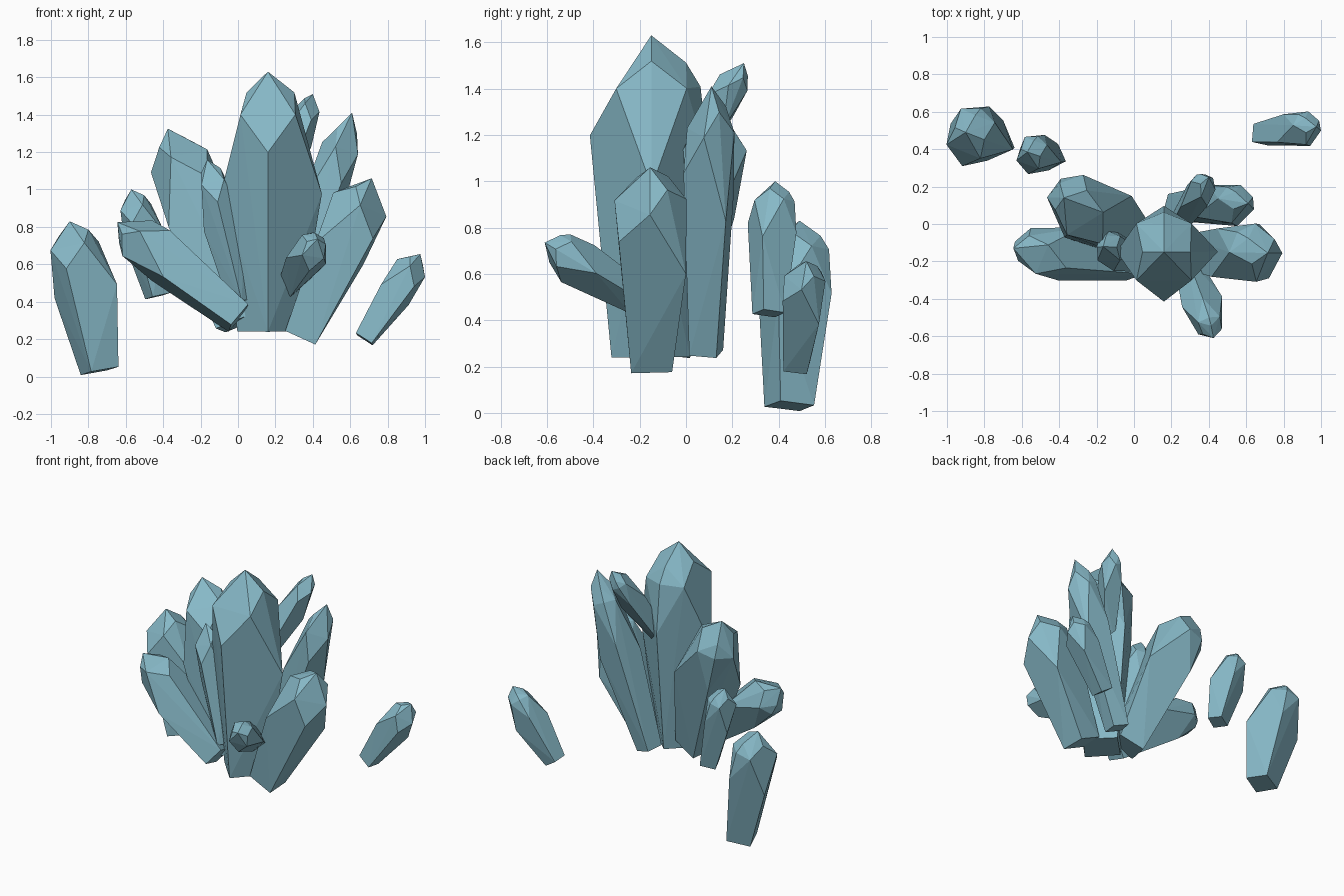
import bpy, bmesh, math
from mathutils import Vector, Matrix

if "Cube" in bpy.data.objects:
    bpy.data.objects.remove(bpy.data.objects["Cube"])

mat = bpy.data.materials.new("pale_teal_crystal")
mat.diffuse_color = (0.24, 0.48, 0.57, 1)
mat.use_nodes = True
mat.node_tree.nodes["Principled BSDF"].inputs["Base Color"].default_value = mat.diffuse_color

# Unit crystal: square base, flared uneven shoulders, faceted crown (x, y in radii, z along length)
BASE = [(0.6, 0, 0), (-0.6, 0, 0), (0, 0.6, 0), (0, -0.65, 0)]
SHOULDER = [(1.06, 0, .53), (-.93, 0, .53), (0, -.98, .69), (0, .9, .6)]
CROWN = [(sx * .54, sy * .56, .835) for sx in (1, -1) for sy in (1, -1)]
TOP = [(.52, 0, .92), (-.42, 0, .92), (0, .78, .84), (0, .55, .915), (0, 0, 1)]
SHAPE = BASE + SHOULDER + CROWN + TOP


def crystal(name, base, tip, radius, roll=0):
    base, tip = Vector(base), Vector(tip)
    axis = (tip - base).normalized()
    tilt = Vector((0, 0, 1)).rotation_difference(axis).to_matrix()
    rot = tilt @ Matrix.Rotation(math.radians(roll), 3, 'Z')
    length = (tip - base).length
    bm = bmesh.new()
    for x, y, z in SHAPE:
        bm.verts.new(base + rot @ Vector((x * radius, y * radius, z * length)))
    bmesh.ops.convex_hull(bm, input=bm.verts[:])
    bmesh.ops.dissolve_limit(bm, angle_limit=math.radians(2), verts=bm.verts[:], edges=bm.edges[:])
    bmesh.ops.recalc_face_normals(bm, faces=bm.faces[:])
    me = bpy.data.meshes.new(name)
    bm.to_mesh(me)
    bm.free()
    me.materials.append(mat)
    bpy.context.collection.objects.link(bpy.data.objects.new(name, me))


# Main cluster
crystal("main_crystal", (.16, -.145, .24), (.16, -.15, 1.63), .272)
crystal("left_back_crystal", (-.01, -.09, .28), (-.375, .14, 1.325), .215, 30)
crystal("left_low_crystal", (0, -.215, .31), (-.645, -.13, .825), .165, 58)
crystal("left_small_crystal", (.02, -.18, .4), (-.165, -.12, 1.16), .115, 0)
crystal("right_front_crystal", (.33, -.145, .21), (.715, -.155, 1.06), .2, 45)
crystal("right_back_crystal", (.22, .09, .26), (.61, .11, 1.41), .135, 30)
crystal("upper_back_crystal", (.22, -.02, 1.0), (.4, .25, 1.51), .09, 30)
crystal("front_small_crystal", (.28, -.2, .49), (.425, -.61, .735), .112, 10)

# Loose shards
crystal("left_shard", (-.74, .45, .03), (-.9, .49, .83), .185, -22)
crystal("left_upper_shard", (-.43, .36, .43), (-.57, .385, 1.0), .12, -20)
crystal("right_shard", (.675, .48, .2), (.975, .52, .655), .115, 38)
